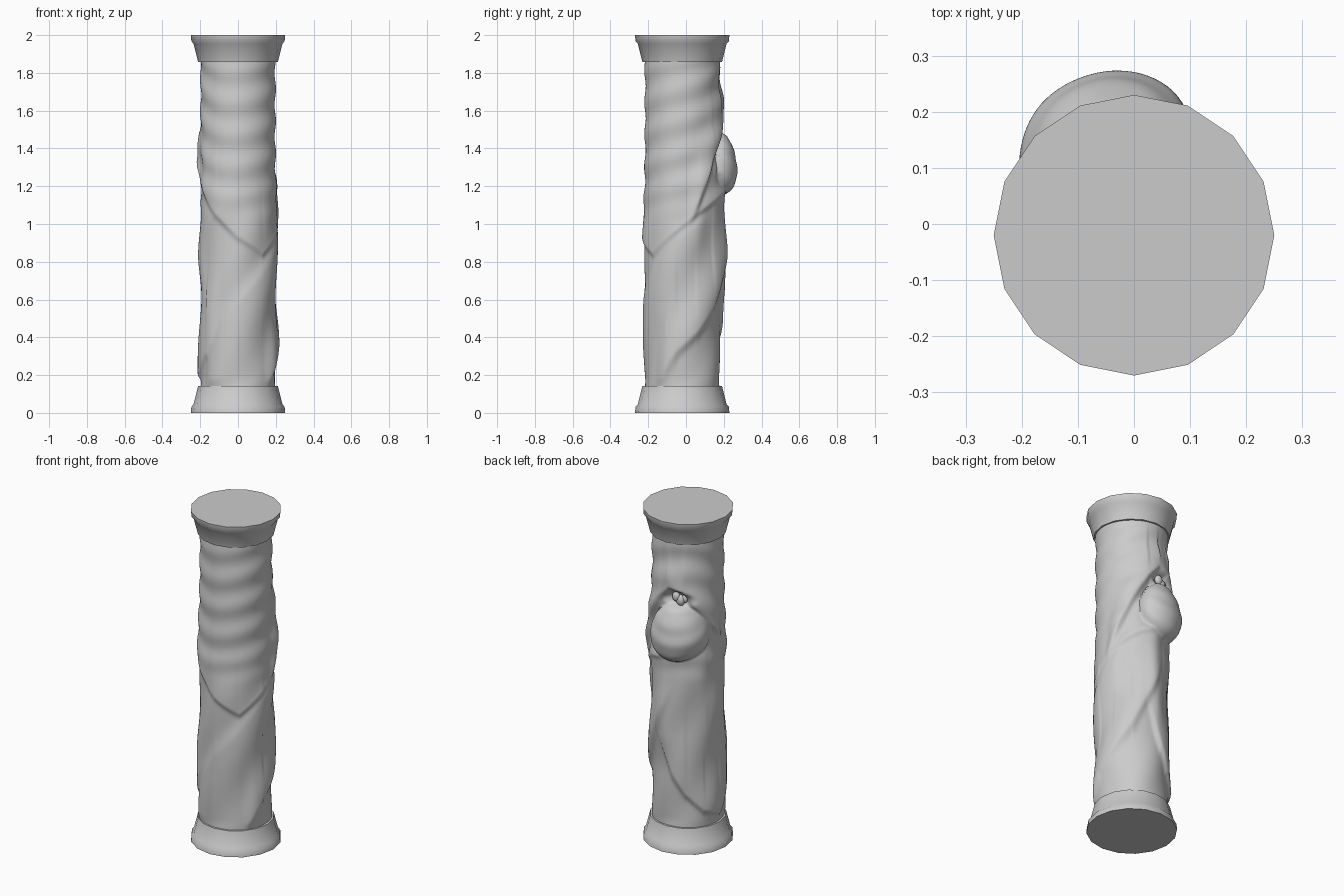
import bpy, bmesh, math
from mathutils import Vector

cube = bpy.data.objects.get("Cube")
if cube:
    bpy.data.objects.remove(cube, do_unlink=True)

stone = bpy.data.materials.new("grey stone")
stone.use_nodes = True
stone.diffuse_color = (0.6, 0.6, 0.6, 1)
stone.node_tree.nodes["Principled BSDF"].inputs["Base Color"].default_value = (0.6, 0.6, 0.6, 1)
AXIS_Y = -0.02


def surface(name, rings, sharp):
    """Skin a stack of closed rings of points and cap both ends."""
    bm = bmesh.new()
    loops = [[bm.verts.new(p) for p in ring] for ring in rings]
    n = len(loops[0])
    for low, high in zip(loops, loops[1:]):
        for i in range(n):
            j = (i + 1) % n
            bm.faces.new((low[i], low[j], high[j], high[i]))
    bm.faces.new(loops[0][::-1])
    bm.faces.new(loops[-1])
    mesh = bpy.data.meshes.new(name)
    bm.to_mesh(mesh)
    bm.free()
    mesh.materials.append(stone)
    obj = bpy.data.objects.new(name, mesh)
    bpy.context.collection.objects.link(obj)
    bpy.ops.object.select_all(action="DESELECT")
    obj.select_set(True)
    bpy.context.view_layer.objects.active = obj
    bpy.ops.object.shade_smooth_by_angle(angle=math.radians(sharp))
    return obj


def point(deg, r, z):
    a = math.radians(deg)
    return Vector((r * math.cos(a), AXIS_Y + r * math.sin(a), z))


def smooth(t):
    t = max(0.0, min(1.0, t))
    return t * t * (3 - 2 * t)


# Sixteen-sided base and capital share one moulded profile
PROFILE = [(0.25, 0), (0.247, 0.032), (0.235, 0.046), (0.211, 0.142)]
for name, flip in (("base", False), ("capital", True)):
    prof = [(r, 2 - z) for r, z in PROFILE][::-1] if flip else PROFILE
    surface(name, [[point(i * 22.5, r, z) for i in range(16)] for r, z in prof], 50)

# Cloth folds: path of (angle, height), then relief, softness above and below
FOLDS = [
    ([(-172, 1.27), (-125, 1.06), (-90, 0.94), (-50, 0.85), (-20, 0.94),
      (20, 1.06), (60, 1.15), (100, 1.2)], 0.013, 0.15, 0.02),
    ([(-155, 0.14), (-115, 0.42), (-90, 0.56), (-55, 0.7), (-10, 0.9), (45, 1.04)],
     0.013, 0.05, 0.12),
    ([(-48, 0.12), (-10, 0.33), (20, 0.43), (50, 0.57), (75, 0.78), (105, 1.05)],
     0.018, 0.14, 0.03),
    ([(68, 0.8), (85, 0.62), (100, 0.48), (122, 0.35), (150, 0.25), (183, 0.2),
      (215, 0.32), (245, 0.55)], 0.018, 0.15, 0.02),
    ([(125, 1.14), (155, 0.95), (190, 0.78), (225, 0.6)], 0.01, 0.09, 0.07),
    ([(5, 0.98), (25, 1.15), (50, 1.36), (75, 1.52), (95, 1.6), (115, 1.58),
      (140, 1.47), (165, 1.36), (195, 1.24)], 0.026, 0.09, 0.02),
]


def fold(deg, z, path, relief, above, below):
    start, end = path[0][0], path[-1][0]
    a = start + (deg - start) % 360
    if a >= end:
        return 0
    for (a0, z0), (a1, z1) in zip(path, path[1:]):
        if a <= a1:
            mid = z0 + (z1 - z0) * (a - a0) / (a1 - a0)
            slope = (z1 - z0) / (math.radians(a1 - a0) * 0.2)
            break
    d = (z - mid) / math.sqrt(1 + min(slope * slope, 4))
    fade = smooth((a - start) / 25) * smooth((end - a) / 25)
    return relief * fade * math.exp(-(d / (above if d > 0 else below)) ** 2)


def radius(deg, z):
    r = 0.197
    for path, relief, above, below in FOLDS:
        r += fold(deg, z, path, relief, above, below)
    # Shallow swags hanging over the upper front
    sag = z + 0.1 * math.cos(math.radians(deg + 75))
    upper = smooth((z - 1.0) / 0.2)
    r += 0.004 * upper * math.sin(sag * 37 + 0.8 * math.sin(math.radians(2 * deg)))
    # Slanting pleats on the lower cloth
    r += 0.004 * (1 - upper) * math.sin(math.radians(deg) * 4 - z * 13)
    # Gathered cloth below the pouch
    turn = (deg - 85 + 180) % 360 - 180
    r += 0.017 * math.exp(-(turn / 38) ** 2) * smooth((z - 0.45) / 0.25) * smooth((1.26 - z) / 0.1)
    # Full pouch of cloth at the back, flatter on its far side
    side = (deg - 104 + 180) % 360 - 180
    u = side / (58 if side > 0 else 41)
    v = (z - 1.3) / (0.19 if z > 1.3 else 0.15)
    dome = 1 - u * u - v * v
    if dome > 0:
        pleat = 0.002 * math.sin((z - 0.09 * u * u) * 60)
        power = 0.5 + 0.45 * smooth(side / 40)
        r = max(r, 0.2 + (0.094 - 0.014 * v + pleat) * dome ** power)
    # Hollow at the mouth of the pouch
    mouth = ((deg - 110 + 180) % 360 - 180) / 21
    mouth = mouth ** 2 + ((z - 1.52) / 0.04) ** 2
    r -= 0.035 * math.exp(-mouth * mouth)
    # Keep the cloth tucked inside both end mouldings
    tuck = smooth((z - 0.1) / 0.09) * smooth((1.92 - z) / 0.12)
    return 0.199 + (r - 0.199) * tuck


COLUMNS, ROWS = 144, 230
heights = [0.1 + 1.8 * k / ROWS for k in range(ROWS + 1)]
surface("draped_shaft",
        [[point(i * 360 / COLUMNS, radius(i * 360 / COLUMNS, z), z) for i in range(COLUMNS)]
         for z in heights], 60)

# Crumpled knot inside the pouch mouth
for i, (deg, z, size) in enumerate([(104, 1.53, 0.024), (112, 1.51, 0.027), (119, 1.52, 0.02)]):
    bpy.ops.mesh.primitive_ico_sphere_add(subdivisions=2, radius=size, location=point(deg, 0.182, z))
    knot = bpy.context.object
    knot.name = f"cloth_knot_{i + 1}"
    knot.scale = (1, 0.8, 1.25)
    knot.data.materials.append(stone)
    bpy.ops.object.shade_smooth_by_angle(angle=math.radians(40))
